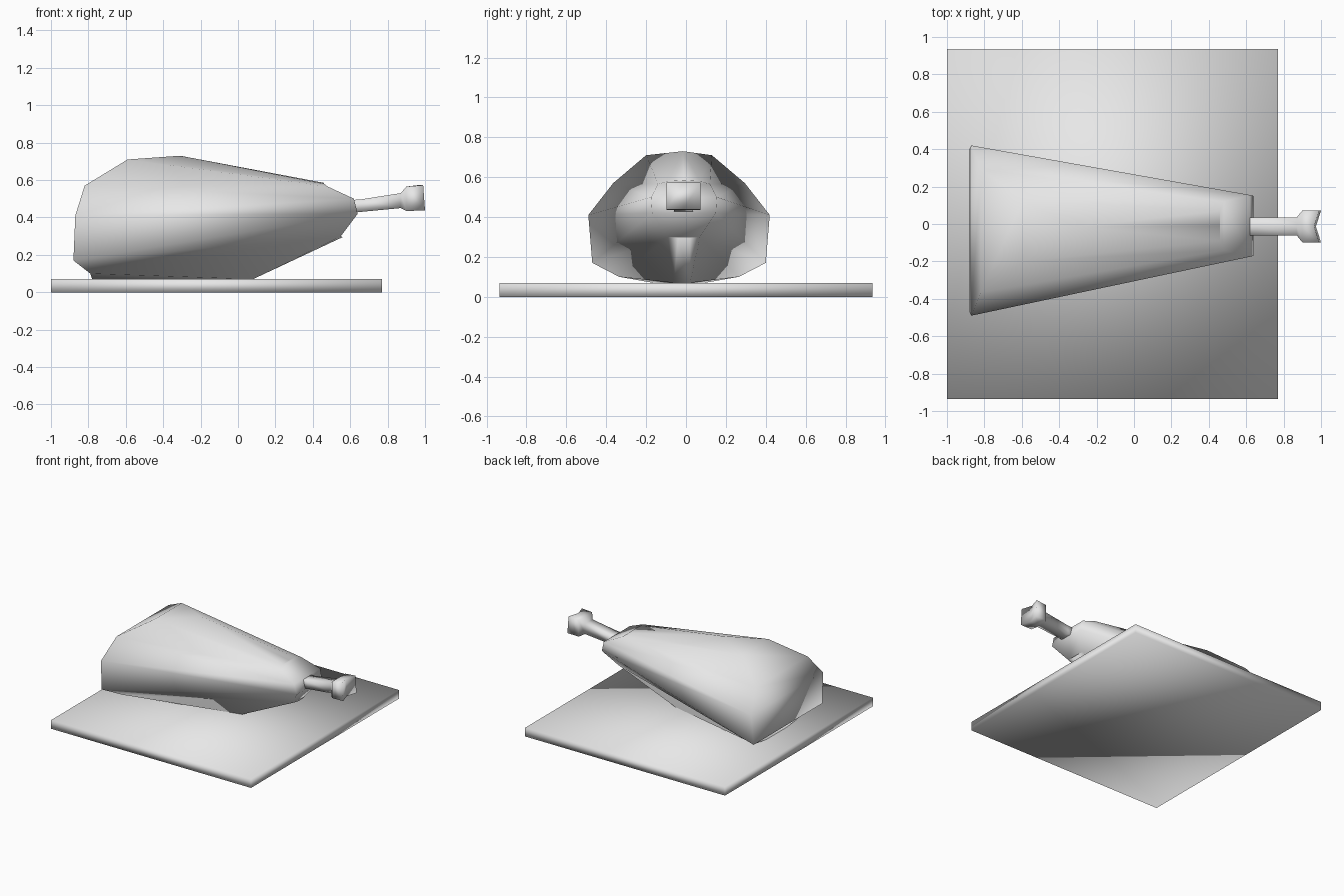
import bpy, bmesh

if "Cube" in bpy.data.objects:
    bpy.data.objects.remove(bpy.data.objects["Cube"])

gray = bpy.data.materials.new("light_gray")
gray.diffuse_color = (0.8, 0.8, 0.8, 1)
gray.use_nodes = True
gray.node_tree.nodes["Principled BSDF"].inputs["Base Color"].default_value = gray.diffuse_color


def finish(bm, name):
    """Turn a bmesh into a smooth-shaded object."""
    bmesh.ops.recalc_face_normals(bm, faces=bm.faces[:])
    me = bpy.data.meshes.new(name)
    bm.to_mesh(me)
    bm.free()
    me.materials.append(gray)
    for p in me.polygons:
        p.use_smooth = True
    ob = bpy.data.objects.new(name, me)
    bpy.context.collection.objects.link(ob)
    return ob


# Serving board
bm = bmesh.new()
bmesh.ops.create_cube(bm, size=1)
for v in bm.verts:
    v.co.x = v.co.x * 1.77 - 0.115
    v.co.y *= 1.87
    v.co.z = (v.co.z + 0.5) * 0.07
finish(bm, "board")

# Meat: lengthwise rows, each (x, half width, z) at the thick and the thin end
rows = [
    ((-0.59, 0.165, 0.71), (0.46, 0.08, 0.58)),
    ((-0.82, 0.33, 0.57), (0.48, 0.13, 0.565)),
    ((-0.87, 0.455, 0.41), (0.62, 0.165, 0.50)),
    ((-0.88, 0.435, 0.17), (0.64, 0.16, 0.42)),
    ((-0.79, 0.30, 0.10), (0.55, 0.08, 0.30)),
    ((-0.78, 0.13, 0.07), (0.56, 0.03, 0.295)),
]
SHIFT = (-0.035, -0.01)
bm = bmesh.new()
top = [bm.verts.new((-0.31, -0.015, 0.73)), bm.verts.new((0.46, -0.01, 0.585))]
side = {}
belly = {}
for s in (1, -1):
    side[s] = [[bm.verts.new((x, s * y + SHIFT[i], z)) for i, (x, y, z) in enumerate(r)]
               for r in rows]
    belly[s] = bm.verts.new((0.08, s * 0.04 - 0.02, 0.07))
    chain = [top] + side[s]
    for a, b in zip(chain[:-2], chain[1:-1]):
        bm.faces.new((a[0], a[1], b[1], b[0]))
    # tucked-in underside
    a, b = chain[-2:]
    bm.faces.new((a[0], belly[s], b[0]))
    bm.faces.new((a[0], a[1], belly[s]))
    bm.faces.new((a[1], b[1], belly[s]))
L, R = side[1], side[-1]
bm.faces.new((L[-1][0], belly[1], belly[-1], R[-1][0]))
bm.faces.new((belly[1], L[-1][1], R[-1][1], belly[-1]))
# rounded caps at both ends
for e in (0, 1):
    bm.faces.new((top[e], L[0][e], R[0][e]))
    for i in range(len(rows) - 1):
        bm.faces.new((L[i][e], L[i + 1][e], R[i + 1][e], R[i][e]))
finish(bm, "meat")

# Bone: square sections (x, half width, low z, high z) flaring into a notched knob
sections = [
    (0.50, 0.050, 0.415, 0.485),
    (0.66, 0.048, 0.43, 0.497),
    (0.87, 0.048, 0.45, 0.53),
    (0.90, 0.085, 0.435, 0.565),
    (0.99, 0.085, 0.437, 0.573),
]
bm = bmesh.new()
prev = None
for x, w, lo, hi in sections:
    ring = [bm.verts.new((x, y - 0.013, z)) for y, z in
            ((-w, lo), (0, lo), (w, lo), (w, hi), (0, hi), (-w, hi))]
    if prev:
        for i in range(6):
            j = (i + 1) % 6
            bm.faces.new((prev[i], prev[j], ring[j], ring[i]))
    else:
        bm.faces.new(ring)
    prev = ring
for i in (0, 1, 2):
    prev[i].co.x = 1.0
for i in (1, 4):
    prev[i].co.x -= 0.027
bm.faces.new((prev[0], prev[1], prev[4], prev[5]))
bm.faces.new((prev[1], prev[2], prev[3], prev[4]))
finish(bm, "bone")
